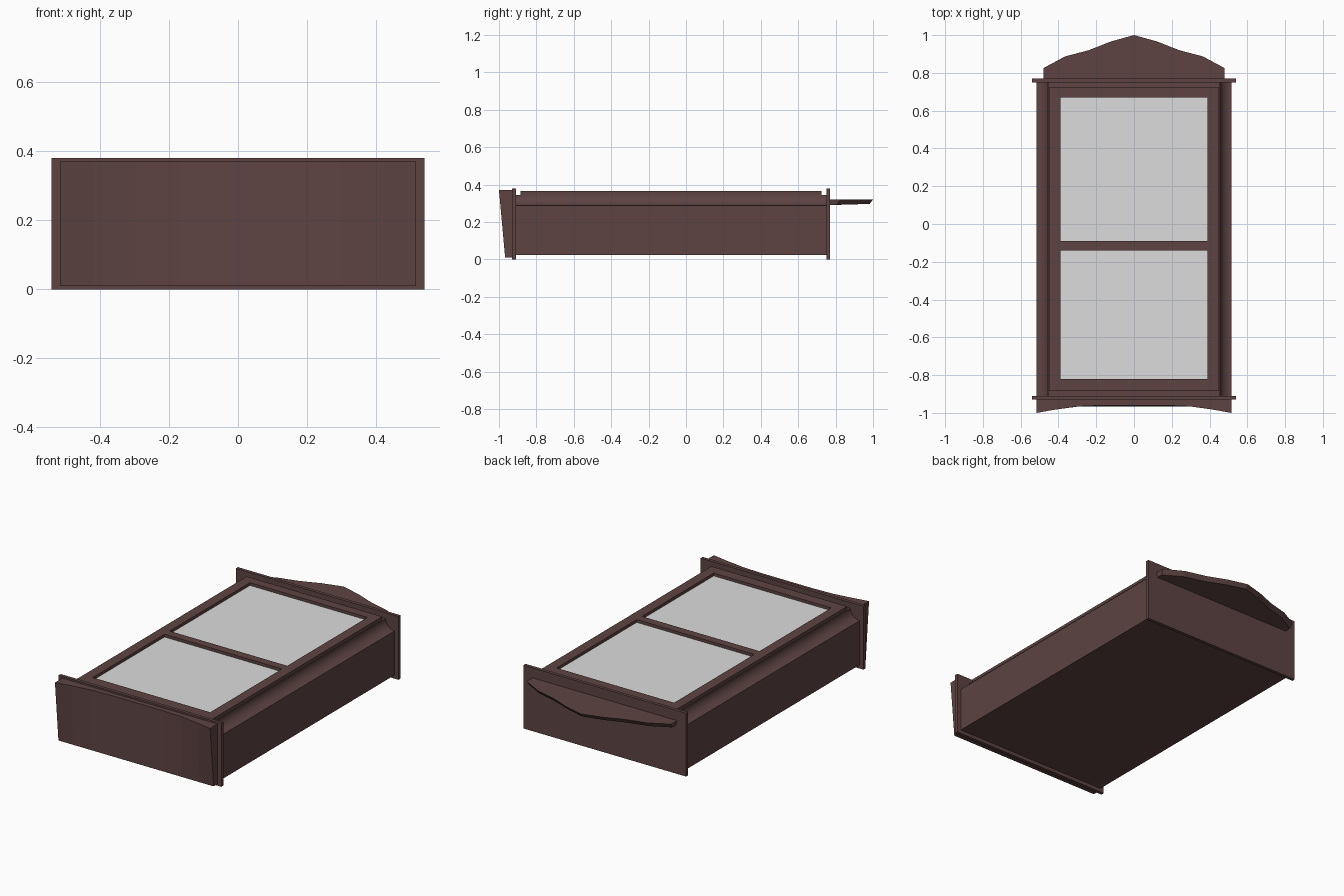
import bpy, bmesh, math

if "Cube" in bpy.data.objects:
    bpy.data.objects.remove(bpy.data.objects["Cube"])


def material(name, rgb):
    m = bpy.data.materials.new(name)
    m.diffuse_color = (*rgb, 1)
    m.use_nodes = True
    m.node_tree.nodes["Principled BSDF"].inputs["Base Color"].default_value = m.diffuse_color
    return m


WOOD = material("dark_brown_wood", (0.11, 0.057, 0.055))
GLASS = material("pale_grey_glass", (0.72, 0.72, 0.72))


def loft(name, ring_a, ring_b, mat):
    """Solid between two matching outlines of 3D points."""
    bm = bmesh.new()
    a = [bm.verts.new(p) for p in ring_a]
    b = [bm.verts.new(p) for p in ring_b]
    n = len(a)
    bm.faces.new(a)
    bm.faces.new(b[::-1])
    for i in range(n):
        j = (i + 1) % n
        bm.faces.new((a[i], b[i], b[j], a[j]))
    bmesh.ops.recalc_face_normals(bm, faces=bm.faces)
    me = bpy.data.meshes.new(name)
    bm.to_mesh(me)
    bm.free()
    me.materials.append(mat)
    ob = bpy.data.objects.new(name, me)
    bpy.context.collection.objects.link(ob)
    return ob


def box(name, x0, x1, y0, y1, z0, z1, mat=WOOD):
    pts = [(x0, y0), (x1, y0), (x1, y1), (x0, y1)]
    return loft(name, [(x, y, z0) for x, y in pts], [(x, y, z1) for x, y in pts], mat)


def mirrored(half):
    """Mirror a half outline (right side to centre line) across x = 0."""
    return half + [(-x, y) for x, y in reversed(half) if x > 0]


# Cabinet body with a concave cove along both long edges
half = [(0.515, 0.022)]
for i in range(9):
    t = math.radians(90 * i / 8)
    half.append((0.515 - 0.06 * math.sin(t), 0.345 - 0.058 * math.cos(t)))
section = mirrored(half)
body = loft("cabinet_body", [(x, -0.92, z) for x, z in section],
            [(x, 0.76, z) for x, z in section], WOOD)
bpy.context.view_layer.objects.active = body
body.select_set(True)
bpy.ops.object.shade_smooth_by_angle(angle=math.radians(30))

# End boards, overhanging the body
box("base_board", -0.54, 0.54, -0.93, -0.91, 0, 0.38)
box("cornice_board", -0.54, 0.54, 0.75, 0.77, 0, 0.38)

# Door frame: stiles and rails, with glass panes set down inside
for side, s in (("left", -1), ("right", 1)):
    xs = sorted((0.39 * s, 0.45 * s))
    box(f"door_stile_{side}", xs[0], xs[1], -0.885, 0.725, 0.34, 0.365)
for name, y0, y1 in (("bottom", -0.885, -0.82), ("middle", -0.14, -0.09), ("top", 0.67, 0.725)):
    box(f"door_rail_{name}", -0.39, 0.39, y0, y1, 0.34, 0.365)
for name, y0, y1 in (("lower", -0.82, -0.14), ("upper", -0.09, 0.67)):
    box(f"glass_pane_{name}", -0.39, 0.39, y0, y1, 0.342, 0.348, GLASS)

# Skirt with an arched front edge, leaning outward at the corners
arch = mirrored([(0.515, -0.93), (0.515, -1.0), (0.42, -0.983), (0.3, -0.966), (0.17, -0.96)])
low = [(x, max(y, -0.967) if y > -0.94 else -0.967) for x, y in arch]
loft("base_skirt", [(x, y, 0.01) for x, y in low], [(x, y, 0.37) for x, y in arch], WOOD)

# Pointed crown, its underside slightly smaller than its top
crown = mirrored([(0.48, 0.765), (0.48, 0.825), (0.365, 0.887), (0.24, 0.92), (0.12, 0.967), (0, 1.0)])
under = [(x * 0.985, y if y < 0.78 else y - 0.018) for x, y in crown]
loft("crown", [(x, y, 0.291 + 0.03 * max(0, y - 0.8)) for x, y in under],
     [(x, y, 0.32) for x, y in crown], WOOD)
